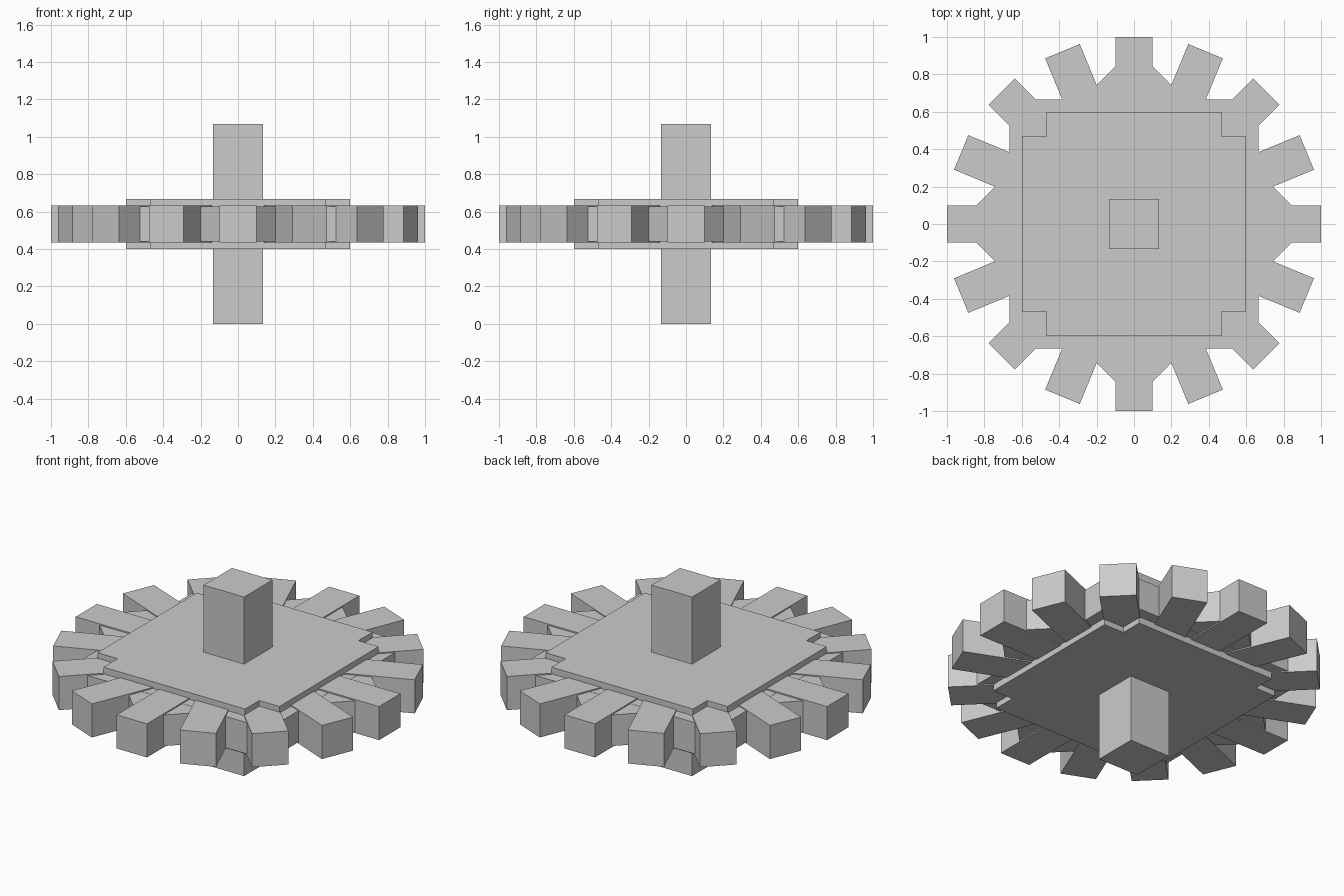
import bpy
import math

if "Cube" in bpy.data.objects:
    bpy.data.objects.remove(bpy.data.objects["Cube"])

MID = 1.6 / 3  # height of the wheel's centre plane


def box(name, size, angle=0.0):
    """Box centred on the axle, turned about z."""
    bpy.ops.mesh.primitive_cube_add(size=1, location=(0, 0, MID), rotation=(0, 0, angle))
    ob = bpy.context.object
    ob.name = name
    ob.scale = size
    bpy.ops.object.transform_apply(location=True, rotation=True, scale=True)
    return ob


# Square axle through the middle
box("axle", (0.267, 0.267, 1.067))

# Hub plate: square with notched corners, extruded from its outline
a, b = 0.6, 0.467
quarter = [(a, -b), (a, b), (b, b)]
outline = []
for i in range(4):
    c, s = round(math.cos(i * math.pi / 2)), round(math.sin(i * math.pi / 2))
    outline += [(x * c - y * s, x * s + y * c) for x, y in quarter]
n = len(outline)
low, high = 0.4, 0.667
verts = [(x, y, z) for z in (low, high) for x, y in outline]
faces = [list(range(n))[::-1], list(range(n, 2 * n))]
faces += [(i, (i + 1) % n, (i + 1) % n + n, i + n) for i in range(n)]
mesh = bpy.data.meshes.new("hub_plate")
mesh.from_pydata(verts, [], faces)
bpy.context.collection.objects.link(bpy.data.objects.new("hub_plate", mesh))

# Rim: two squares forming an eight-pointed star
for i in range(2):
    box(f"rim_{i + 1}", (1.333, 1.333, 0.187 - 0.002 * i), i * math.pi / 4)

# Teeth: eight full-width bars give sixteen teeth
for i in range(8):
    box(f"tooth_bar_{i + 1}", (2.0, 0.2, 0.2), i * math.pi / 8)
